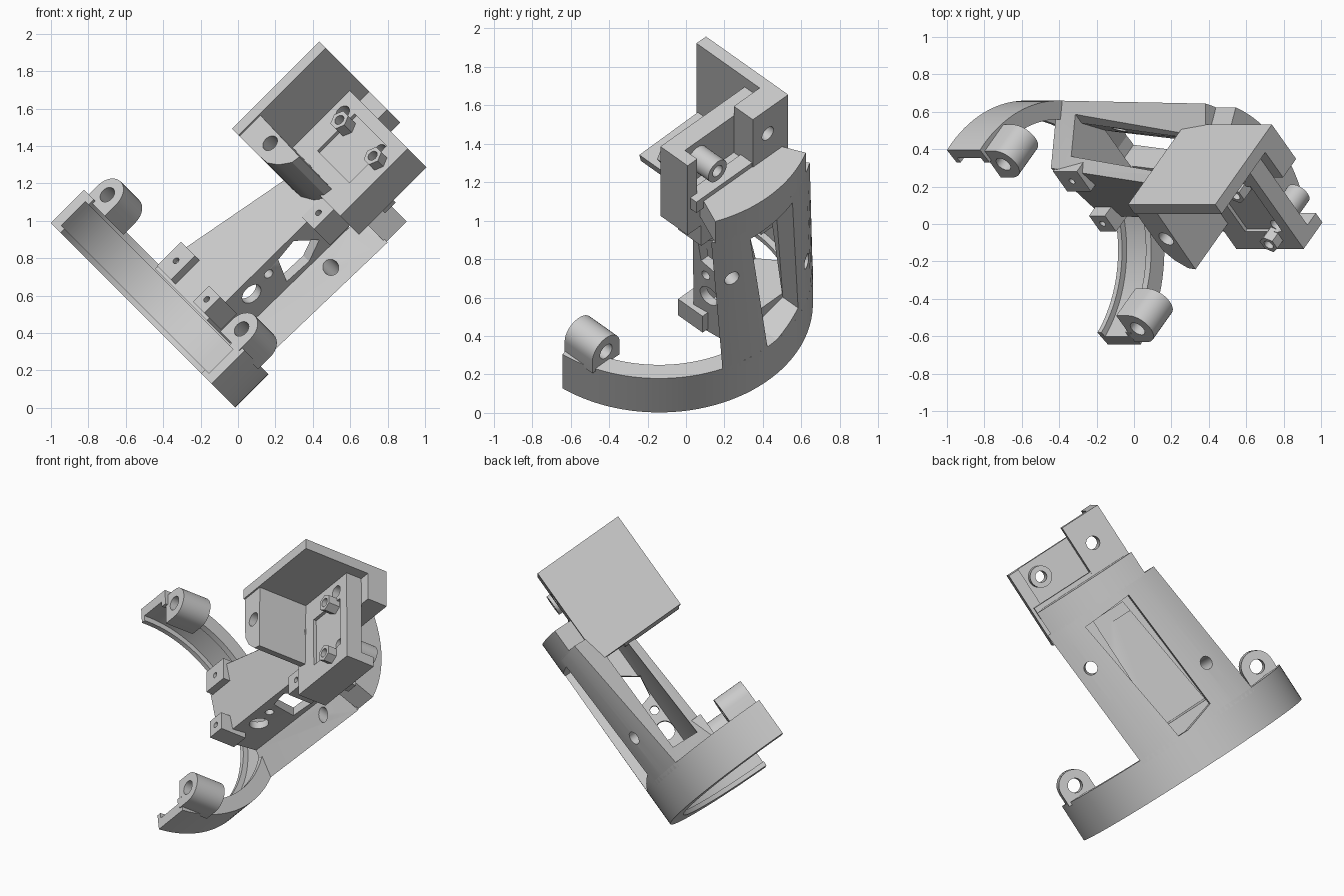
import bpy, bmesh, math
from mathutils import Matrix, Vector

if "Cube" in bpy.data.objects:
    bpy.data.objects.remove(bpy.data.objects["Cube"], do_unlink=True)

grey = bpy.data.materials.new("light_grey")
grey.use_nodes = True
COL = (0.6, 0.6, 0.6, 1)
grey.diffuse_color = COL
grey.node_tree.nodes["Principled BSDF"].inputs["Base Color"].default_value = COL

# Local frame: a across, b towards the opening, s along the ring axis
R2 = math.sqrt(0.5)
FRAME = Matrix(((-0.5, -0.5, R2, -0.58), (R2, -R2, 0, -0.14),
                (0.5, 0.5, R2, 0.568), (0, 0, 0, 1)))
parts = []


def loft(name, sections, cutter=False):
    """Skin a row of closed sections and cap both ends."""
    bm = bmesh.new()
    rows = [[bm.verts.new(p) for p in sec] for sec in sections]
    n = len(rows[0])
    for r0, r1 in zip(rows, rows[1:]):
        for i in range(n):
            j = (i + 1) % n
            bm.faces.new((r0[i], r0[j], r1[j], r1[i]))
    bm.faces.new(rows[0][::-1])
    bm.faces.new(rows[-1])
    bmesh.ops.recalc_face_normals(bm, faces=bm.faces)
    me = bpy.data.meshes.new(name)
    bm.to_mesh(me)
    bm.free()
    ob = bpy.data.objects.new(name, me)
    bpy.context.collection.objects.link(ob)
    if cutter:
        ob.hide_render = True
    else:
        me.materials.append(grey)
        parts.append(ob)
    return ob


def prism(name, pts, lo, hi, axis, cutter=False):
    place = {"a": lambda p, t: (t, p[0], p[1]),
             "b": lambda p, t: (p[0], t, p[1]),
             "s": lambda p, t: (p[0], p[1], t)}[axis]
    return loft(name, [[place(p, t) for p in pts] for t in (lo, hi)], cutter)


def box(name, a, b, s, cutter=False):
    return prism(name, [(a[0], s[0]), (a[1], s[0]), (a[1], s[1]), (a[0], s[1])], b[0], b[1], "b", cutter)


def circle(u, v, r, n=28, t0=0, t1=360):
    full = t1 - t0 == 360
    m = n if full else n - 1
    return [(u + r * math.cos(math.radians(t0 + (t1 - t0) * i / m)),
             v + r * math.sin(math.radians(t0 + (t1 - t0) * i / m))) for i in range(n)]


def hole(u, v, r, lo, hi, axis="b"):
    return prism("cutter", circle(u, v, r), lo, hi, axis, True)


def cut(ob, cutters):
    for c in cutters:
        m = ob.modifiers.new("cut", "BOOLEAN")
        m.operation, m.solver, m.object = "DIFFERENCE", "EXACT", c
    bpy.context.view_layer.update()
    dg = bpy.context.evaluated_depsgraph_get()
    me = bpy.data.meshes.new_from_object(ob.evaluated_get(dg))
    ob.modifiers.clear()
    ob.data = me
    for c in cutters:
        bpy.data.objects.remove(c, do_unlink=True)


# Half ring with an inner groove
profile = [(0.8, 0), (0.8, 0.25), (0.70, 0.25), (0.70, 0.21),
           (0.735, 0.21), (0.735, 0.03), (0.70, 0.03), (0.70, 0)]
arc = [math.radians(186 + 177 * i / 56) for i in range(57)]
loft("half_ring", [[(r * math.cos(t), r * math.sin(t), s) for r, s in profile] for t in arc])

# Screw bosses on the ring ends
for word, u, lo, hi in (("left", 0.67, -0.18, 0.02), ("right", -0.67, -0.28, -0.075)):
    pts = circle(u, 0.32, 0.1, 17, 0, 180) + [(u - 0.1, 0.23), (u + 0.1, 0.23)]
    boss = prism(word + "_ring_boss", pts, lo, hi, "b")
    cut(boss, [hole(u, 0.32, 0.045, -0.5, 0.2)])


# Tapered body with a round back
def section(s, front, left, right, n=25):
    t0, t1 = (math.atan2(-math.sqrt(0.64 - a * a), a) for a in (left, right))
    back = [(0.8 * math.cos(t0 + (t1 - t0) * i / (n - 1)),
             0.8 * math.sin(t0 + (t1 - t0) * i / (n - 1)), s) for i in range(n)]
    return [(a, b, s) for a, b in front] + back


body = loft("body", [
    section(0.22, [(0.33, -0.29), (-0.13, -0.385), (-0.10, -0.66)], -0.28, 0.55),
    section(1.20, [(0.11, -0.33), (-0.14, -0.385), (-0.12, -0.66)], -0.34, 0.44)])
loft("body_top", [section(s, [(0.25, -0.45), (-0.2, -0.45)], -0.32, 0.37) for s in (1.19, 1.35)])
cavity = loft("cutter", [
    [(a, b, 0.34) for a, b in ((-0.08, -0.43), (-0.05, -0.65), (0.25, -0.65), (0.42, -0.54),
                               (0.9, -0.54), (0.9, -0.35), (0.25, -0.36))],
    [(a, b, 1.12) for a, b in ((-0.08, -0.43), (-0.05, -0.65), (0.15, -0.65), (0.30, -0.54),
                               (0.9, -0.54), (0.9, -0.38), (0.10, -0.38))]], True)
window = prism("cutter", [(-0.12, 1.12), (0.21, 1.14), (0.27, 0.31), (0.0, 0.23)], -0.95, -0.64, "b", True)
side_gap = prism("cutter", [(-0.44, 0.72), (-0.42, 0.85), (-0.56, 0.95), (-0.63, 0.83), (-0.62, 0.67)],
                 -0.3, 0.0, "a", True)
side_holes = [hole(-0.49, 0.49, 0.06, -0.3, 0.0, "a"), hole(-0.47, 0.63, 0.027, -0.3, 0.0, "a")]
radial = []
for a, s in ((-0.23, 0.89), (0.39, 0.53)):
    c = hole(0, 0, 0.042, 0.62, 0.95, "s")
    d = Vector((a, -math.sqrt(0.64 - a * a), 0))
    c.data.transform(Matrix.Translation((0, 0, s)) @ d.to_track_quat("Z", "Y").to_matrix().to_4x4())
    radial.append(c)
cut(body, [cavity, window, side_gap] + side_holes + radial)

# Mounting lugs at both ends of the bay
for name, a, b, s in (("lower_lug", (-0.16, -0.04), (-0.48, -0.30), (0.24, 0.36)),
                      ("upper_lug", (-0.23, -0.10), (-0.54, -0.37), (0.97, 1.13)),
                      ("front_lug", (0.17, 0.32), (-0.36, -0.275), (0.24, 0.42))):
    lug = box(name, a, b, s)
    cut(lug, [hole(sum(a) / 2, sum(s) / 2, 0.018, b[1] - 0.06, b[1] + 0.1)])

# Head: side plate, floor with a screw hole, and back wall
box("head_side_plate", (0.29, 0.36), (-0.59, 0.015), (1.04, 1.70))
floor = prism("head_floor", [(0.32, 1.2), (-0.14, 1.19), (-0.13, 1.14), (-0.07, 1.08), (0.0, 1.045),
                             (0.09, 1.04), (0.32, 1.04)], -0.40, 0.005, "b")
cut(floor, [hole(0.09, 1.13, 0.045, -0.3, 0.2)])

wall = box("head_back_wall", (-0.33, 0.30), (-0.54, -0.34), (1.12, 1.63))
cut(wall, [box("cutter", (-0.26, 0.10), (-0.8, -0.45), (1.36, 1.9), True),
           box("cutter", (-0.20, 0.14), (-0.36, -0.2), (1.28, 1.56), True),
           hole(0.21, 1.52, 0.042, -0.8, 0.0), hole(-0.17, 1.52, 0.035, -0.8, 0.0)])
column = box("head_back_column", (0.10, 0.32), (-0.59, -0.45), (1.30, 1.70))
cut(column, [hole(0.21, 1.52, 0.042, -0.8, 0.0)])
box("head_back_base", (-0.31, 0.32), (-0.585, -0.50), (1.30, 1.38))
rear_boss = prism("rear_screw_boss", circle(-0.17, 1.52, 0.068), -0.60, -0.44, "b")
cut(rear_boss, [hole(-0.17, 1.52, 0.035, -0.8, -0.2)])

# Small hexagonal nut seats on the wall front
for word, a, s in (("left", 0.13, 1.48), ("right", -0.24, 1.47)):
    nut = prism(word + "_nut_seat", circle(a, s, 0.055, 6), -0.38, -0.28, "b")
    cut(nut, [hole(a, s, 0.028, -0.34, -0.1)])

# Turn every part into its final pose and shade
bpy.ops.object.select_all(action="DESELECT")
for ob in parts:
    ob.data.transform(FRAME)
    ob.select_set(True)
bpy.context.view_layer.objects.active = parts[0]
bpy.ops.object.shade_smooth_by_angle(angle=math.radians(30))
